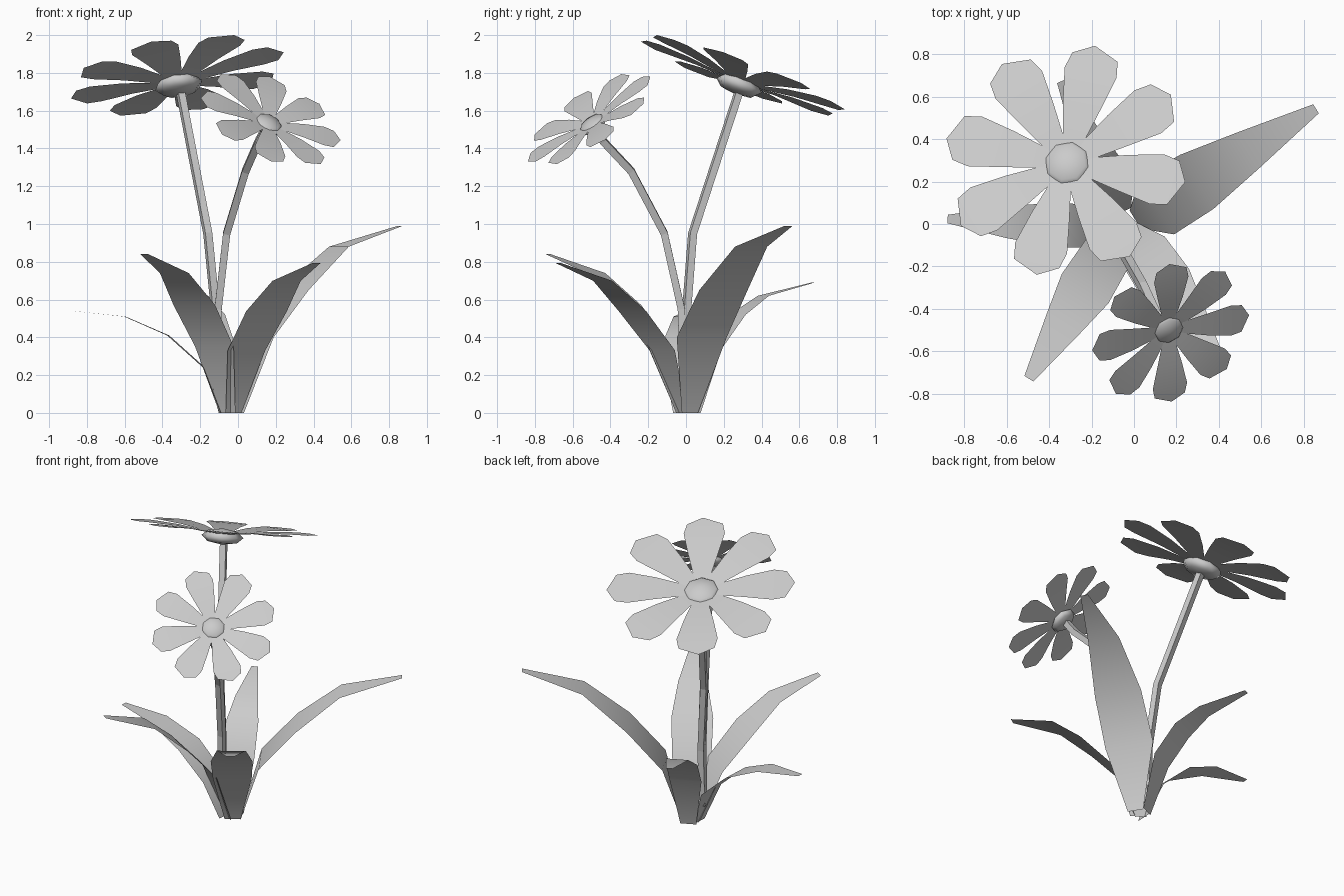
import bpy, bmesh, math
from mathutils import Vector, Matrix

if "Cube" in bpy.data.objects:
    bpy.data.objects.remove(bpy.data.objects["Cube"])


def make_object(name, verts, faces):
    me = bpy.data.meshes.new(name)
    me.from_pydata(verts, [], faces)
    me.update()
    ob = bpy.data.objects.new(name, me)
    bpy.context.collection.objects.link(ob)
    for p in me.polygons:
        p.use_smooth = True
    return ob


def leaf(name, base, azimuth, profile):
    # ribbon blade: profile rows are (reach, height, half width)
    a = math.radians(azimuth)
    out = Vector((math.cos(a), math.sin(a), 0))
    side = Vector((-out.y, out.x, 0))
    verts = []
    for r, z, w in profile:
        mid = Vector((base[0], base[1], z)) + out * r
        verts += [mid - side * w, mid + side * w]
    faces = [(i, i + 2, i + 3, i + 1) for i in range(0, len(verts) - 2, 2)]
    make_object(name, verts, faces)


def flower(name, center, normal, ref, scale):
    # local frame: z along the flower axis, x along one petal
    n = Vector(normal).normalized()
    u = Vector(ref)
    u = (u - n * u.dot(n)).normalized()
    v = n.cross(u)
    frame = Matrix((u, v, n)).transposed().to_4x4()
    world = Matrix.Translation(center) @ frame @ Matrix.Scale(scale, 4)

    # eight tapered petals
    rows = [(.09, .045, .01), (.28, .092, .035), (.45, .128, .045), (.53, .112, .045)]
    verts, faces = [], []
    for k in range(8):
        turn = world @ Matrix.Rotation(k * math.pi / 4, 4, 'Z')
        s = len(verts)
        for r, w, h in rows:
            verts += [turn @ Vector((r, -w, h)), turn @ Vector((r, w, h))]
        verts.append(turn @ Vector((.585, .015, .045)))
        faces += [(s + i, s + i + 2, s + i + 3, s + i + 1) for i in (0, 2, 4)]
        faces.append((s + 6, s + 8, s + 7))
    make_object(name + "_petals", verts, faces)

    # domed centre, its rim tucked under the petals
    bm = bmesh.new()
    bmesh.ops.create_uvsphere(bm, u_segments=8, v_segments=4, radius=1)
    place = world @ Matrix.Translation((0, 0, -.012)) @ Matrix.Diagonal((.13, .13, .05, 1))
    bmesh.ops.transform(bm, matrix=place, verts=bm.verts)
    ob = make_object(name + "_center", [], [])
    bm.to_mesh(ob.data)
    bm.free()
    for p in ob.data.polygons:
        p.use_smooth = True


def stem(name, path, radius):
    # square-section tube along a path
    cu = bpy.data.curves.new(name, 'CURVE')
    cu.dimensions = '3D'
    cu.bevel_depth = radius
    cu.bevel_resolution = 0
    sp = cu.splines.new('POLY')
    sp.points.add(len(path) - 1)
    for p, co in zip(sp.points, path):
        p.co = (*co, 1)
    ob = bpy.data.objects.new(name, cu)
    bpy.context.collection.objects.link(ob)
    bpy.ops.object.select_all(action='DESELECT')
    ob.select_set(True)
    bpy.context.view_layer.objects.active = ob
    bpy.ops.object.convert(target='MESH')
    bpy.ops.object.shade_flat()


# Flowers
flower("large_flower", (-.315, .285, 1.745), (-.15, .37, 1), (.27, .96, -.31), 1.0)
flower("small_flower", (.162, -.497, 1.532), (.35, -.53, .77), (0.01, .62, .43), .675)

# Stems
stem("large_stem", [(-.12, -.01, .12), (-.115, 0, .5), (-.16, .035, .95), (-.31, .29, 1.73)], .027)
stem("small_stem", [(-.12, -.01, .12), (-.105, -.025, .55), (-.06, -.115, .95),
                    (.04, -.29, 1.28), (.11, -.44, 1.44), (.15, -.48, 1.515)], .027)

# Leaves
mid_leaf = [(.03, 0, .05), (.16, .35, .12), (.36, .57, .13), (.56, .74, .09), (.86, .84, .025)]
leaf("right_leaf", (-.02, .005), 31.5,
     [(.03, 0, .05), (.15, .40, .155), (.37, .65, .15), (.65, .88, .1), (1.03, .99, .025)])
leaf("front_left_leaf", (-.04, 0), 238, mid_leaf)
leaf("front_right_leaf", (-.04, 0), -56, [(r * .95, z * .945, w) for r, z, w in mid_leaf])
leaf("left_leaf", (-.05, -.02), 177,
     [(.04, 0, .05), (.13, .24, .1), (.32, .41, .105), (.55, .51, .075), (.83, .54, .02)])
leaf("back_leaf", (-.04, .02), 115,
     [(.04, 0, .05), (.14, .34, .1), (.28, .52, .1), (.43, .62, .07), (.72, .69, .02)])
